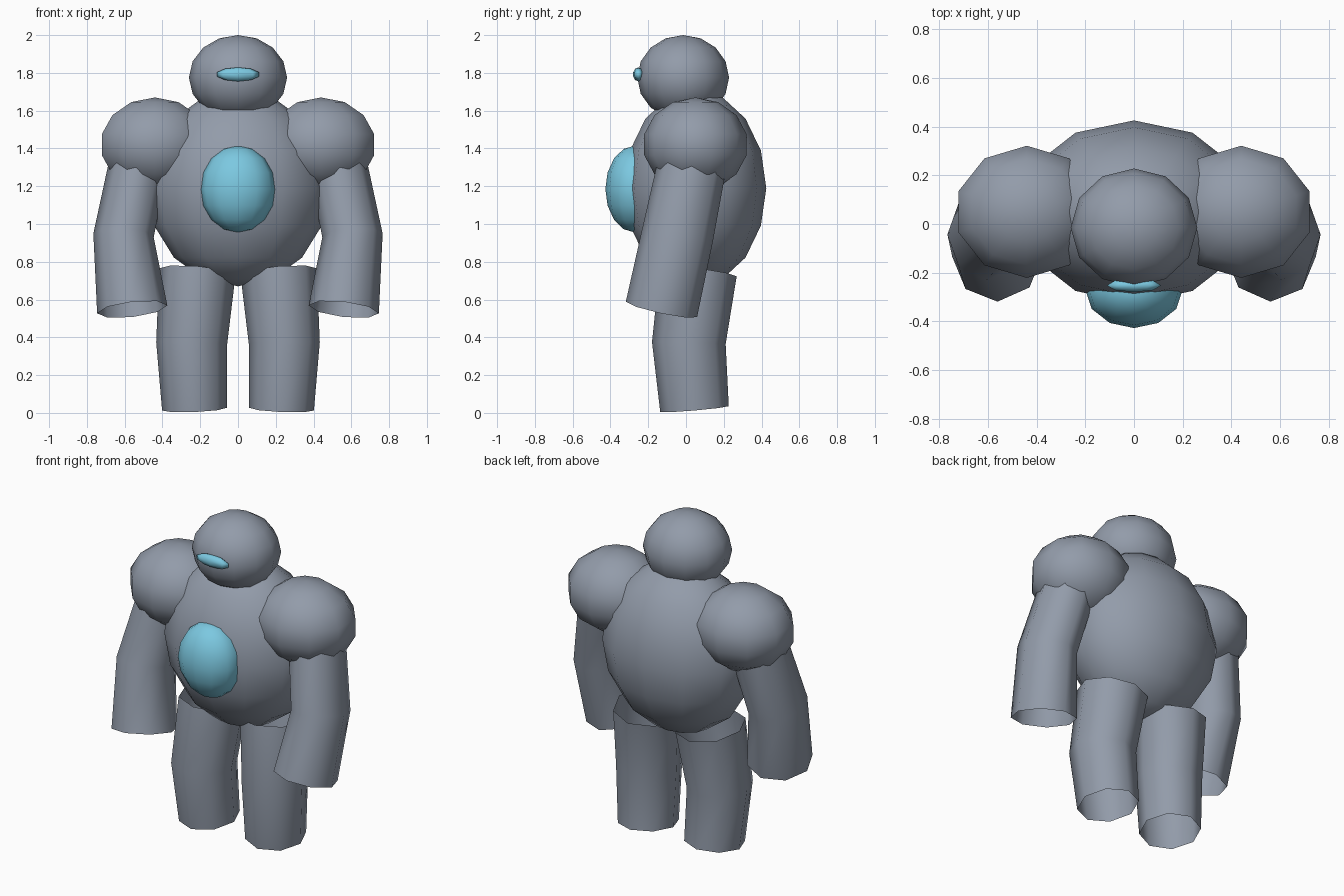
import bpy, bmesh, math
from mathutils import Vector

cube = bpy.data.objects.get("Cube")
if cube:
    bpy.data.objects.remove(cube, do_unlink=True)


def make_material(name, rgb):
    mat = bpy.data.materials.new(name)
    mat.use_nodes = True
    color = (*rgb, 1.0)
    mat.diffuse_color = color
    mat.node_tree.nodes["Principled BSDF"].inputs["Base Color"].default_value = color
    return mat


stone = make_material("slate_grey", (0.29, 0.33, 0.40))
glow = make_material("bright_cyan", (0.20, 0.58, 0.75))


def finish(name, bm, mat):
    bmesh.ops.recalc_face_normals(bm, faces=bm.faces)
    for face in bm.faces:
        face.smooth = True
    mesh = bpy.data.meshes.new(name)
    bm.to_mesh(mesh)
    bm.free()
    mesh.materials.append(mat)
    obj = bpy.data.objects.new(name, mesh)
    bpy.context.collection.objects.link(obj)
    return obj


def ellipsoid(name, center, radii, segments, rings, mat, turn=0.0):
    """Low-poly sphere scaled per axis; turn sets where its first vertex lies."""
    bm = bmesh.new()
    bmesh.ops.create_uvsphere(bm, u_segments=segments, v_segments=rings, radius=1)
    for v in bm.verts:
        x, y, z = v.co
        c, s = math.cos(turn), math.sin(turn)
        v.co = Vector((x * c - y * s, x * s + y * c, z)) * Vector((1, 1, 1)).length / math.sqrt(3)
        v.co = Vector(center) + Vector(a * r for a, r in zip(v.co, radii))
    return finish(name, bm, mat)


def limb(name, path, radii, side, sides=8):
    """Open tube through the path, each ring square to the local direction."""
    pts = [Vector((p[0] * side, p[1], p[2])) for p in path]
    bm = bmesh.new()
    loops = []
    for i, p in enumerate(pts):
        before, after = pts[max(i - 1, 0)], pts[min(i + 1, len(pts) - 1)]
        tangent = (after - before).normalized()
        across = (Vector((1, 0, 0)) - tangent * tangent.x).normalized()
        depth = tangent.cross(across)
        rx, ry = radii[i]
        loops.append([bm.verts.new(p + across * rx * math.cos(a) + depth * ry * math.sin(a))
                      for a in (math.tau * k / sides for k in range(sides))])
    for low, high in zip(loops, loops[1:]):
        for k in range(sides):
            n = (k + 1) % sides
            bm.faces.new((low[k], low[n], high[n], high[k]))
    return finish(name, bm, stone)


# Torso, head and their glowing details
ellipsoid("torso", (0, 0.05, 1.19), (0.48, 0.375, 0.52), 12, 8, stone)
ellipsoid("head", (0, -0.015, 1.775), (0.26, 0.243, 0.225), 12, 8, stone)
ellipsoid("chest_gem", (0, -0.27, 1.185), (0.20, 0.157, 0.23), 12, 8, glow)
ellipsoid("visor", (0, -0.252, 1.792), (0.117, 0.029, 0.037), 8, 5, glow)

# Shoulders, arms and legs on both sides
arm_path = [(0.56, -0.13, 0.548), (0.606, -0.045, 0.94), (0.51, 0.05, 1.40)]
arm_radii = [(0.187, 0.193), (0.16, 0.19), (0.155, 0.18)]
leg_path = [(0.23, 0.045, 0.02), (0.245, 0.015, 0.37), (0.215, 0.065, 0.75)]
leg_radii = [(0.172, 0.182), (0.188, 0.195), (0.203, 0.205)]
for side, label in ((1, "left"), (-1, "right")):
    # Shoulder vertices point straight outward
    ellipsoid(label + "_shoulder", (0.44 * side, 0.05, 1.42), (0.303, 0.278, 0.25),
              10, 7, stone, 0.0 if side > 0 else math.pi)
    limb(label + "_arm", arm_path, arm_radii, side)
    limb(label + "_leg", leg_path, leg_radii, side)
